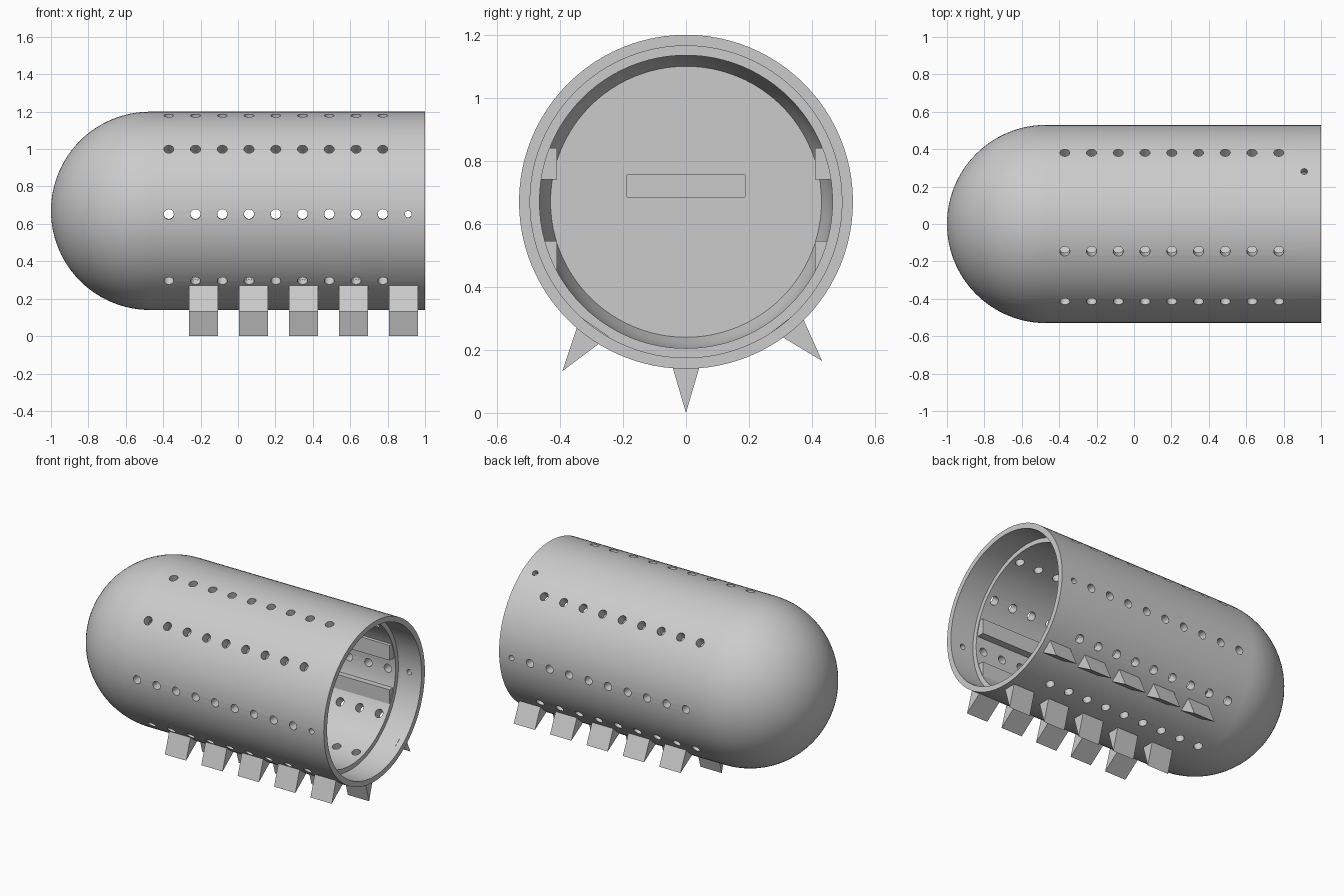
import bpy
import bmesh
from math import radians, sin, cos, pi
from mathutils import Matrix, Vector

cube = bpy.data.objects.get("Cube")
if cube:
    bpy.data.objects.remove(cube, do_unlink=True)

AXIS_Z = 0.67      # height of the tube's centre line
R = 0.53           # outer radius
BORE = 0.465       # main inner radius
DOME_X = -0.47     # where the dome meets the tube

grey = bpy.data.materials.new("matte_grey")
grey.use_nodes = True
grey.diffuse_color = (0.6, 0.6, 0.6, 1)
grey.node_tree.nodes["Principled BSDF"].inputs["Base Color"].default_value = (0.6, 0.6, 0.6, 1)


def make_object(name, bm):
    bmesh.ops.recalc_face_normals(bm, faces=bm.faces)
    mesh = bpy.data.meshes.new(name)
    bm.to_mesh(mesh)
    bm.free()
    mesh.materials.append(grey)
    obj = bpy.data.objects.new(name, mesh)
    bpy.context.collection.objects.link(obj)
    return obj


def add_prism(bm, section, x0, x1):
    """Extrude a (y, z) section along x."""
    face = bm.faces.new([bm.verts.new((x0, y, z)) for y, z in section])
    ext = bmesh.ops.extrude_face_region(bm, geom=[face])
    moved = [v for v in ext["geom"] if isinstance(v, bmesh.types.BMVert)]
    bmesh.ops.translate(bm, verts=moved, vec=(x1 - x0, 0, 0))


# Hollow tube with a domed end, a counterbored mouth and a flat inner end wall
dome = [(DOME_X - R * cos(a), R * sin(a)) for a in (i * pi / 48 for i in range(25))]
inner = [(1, R), (1, 0.495), (0.83, 0.495), (0.83, BORE), (DOME_X, BORE),
         (-0.53, 0.461), (-0.59, 0.449), (-0.65, 0.43), (-0.65, 0)]
bm = bmesh.new()
verts = [bm.verts.new((x, 0, r)) for x, r in dome + inner]
edges = [bm.edges.new(pair) for pair in zip(verts, verts[1:])]
bmesh.ops.spin(bm, geom=verts + edges, cent=(0, 0, 0), axis=(1, 0, 0),
               angle=2 * pi, steps=96, use_duplicate=False)
bmesh.ops.remove_doubles(bm, verts=bm.verts, dist=0.0002)
bmesh.ops.translate(bm, verts=bm.verts, vec=(0, 0, AXIS_Z))
shell = make_object("shell", bm)

# Cutters: rows of wall holes, small mouth holes, and the end wall slot
bm = bmesh.new()


def add_drill(x, angle, radius):
    direction = Vector((0, cos(angle), sin(angle)))
    place = Matrix.Translation(Vector((x, 0, AXIS_Z)) + direction * 0.5)
    turn = direction.to_track_quat("Z", "Y").to_matrix().to_4x4()
    bmesh.ops.create_cone(bm, cap_ends=True, segments=20, radius1=radius,
                          radius2=radius, depth=0.2, matrix=place @ turn)


for degrees in (44, 106, 141.5, 182, 225, 286.5, 323, 358):
    for i in range(9):
        add_drill(-0.37 + 0.143 * i, radians(degrees), 0.027)
for degrees in (58, 182, 358):
    add_drill(0.91, radians(degrees), 0.018)
add_prism(bm, [(-0.187, 0.685), (0.187, 0.685), (0.187, 0.755), (-0.187, 0.755)], -0.7, -0.6)
cutter = make_object("hole_cutter", bm)

cut = shell.modifiers.new("holes", "BOOLEAN")
cut.object = cutter
cut.operation = "DIFFERENCE"
cut.solver = "EXACT"
bpy.context.view_layer.objects.active = shell
shell.select_set(True)
bpy.ops.object.modifier_apply(modifier=cut.name)
bpy.data.objects.remove(cutter, do_unlink=True)
bpy.ops.object.shade_smooth_by_angle(angle=radians(25))

# Two guide rails on each inner side wall
for side, label in ((1, "back"), (-1, "front")):
    for level, section in (
            ("upper", [(0.41, 0.74), (0.41, 0.84), (0.45, 0.84), (0.48, 0.74)]),
            ("lower", [(0.41, 0.45), (0.41, 0.545), (0.475, 0.545), (0.44, 0.45)])):
        bm = bmesh.new()
        add_prism(bm, [(side * y, z) for y, z in section], -0.66, 0.825)
        make_object(f"{label}_{level}_rail", bm)

# Three rows of wedge spikes under the tube: tip first, then the embedded base
spike_rows = {
    "front": [(-0.392, 0.133), (-0.335, 0.305), (-0.245, 0.243)],
    "middle": [(0, 0), (-0.05, 0.17), (0.05, 0.17)],
    "back": [(0.432, 0.165), (0.36, 0.325), (0.275, 0.259)],
}
for label, section in spike_rows.items():
    bm = bmesh.new()
    for i in range(5):
        x = -0.262 + 0.267 * i
        add_prism(bm, section, x, x + 0.156)
    make_object(f"{label}_spikes", bm)
